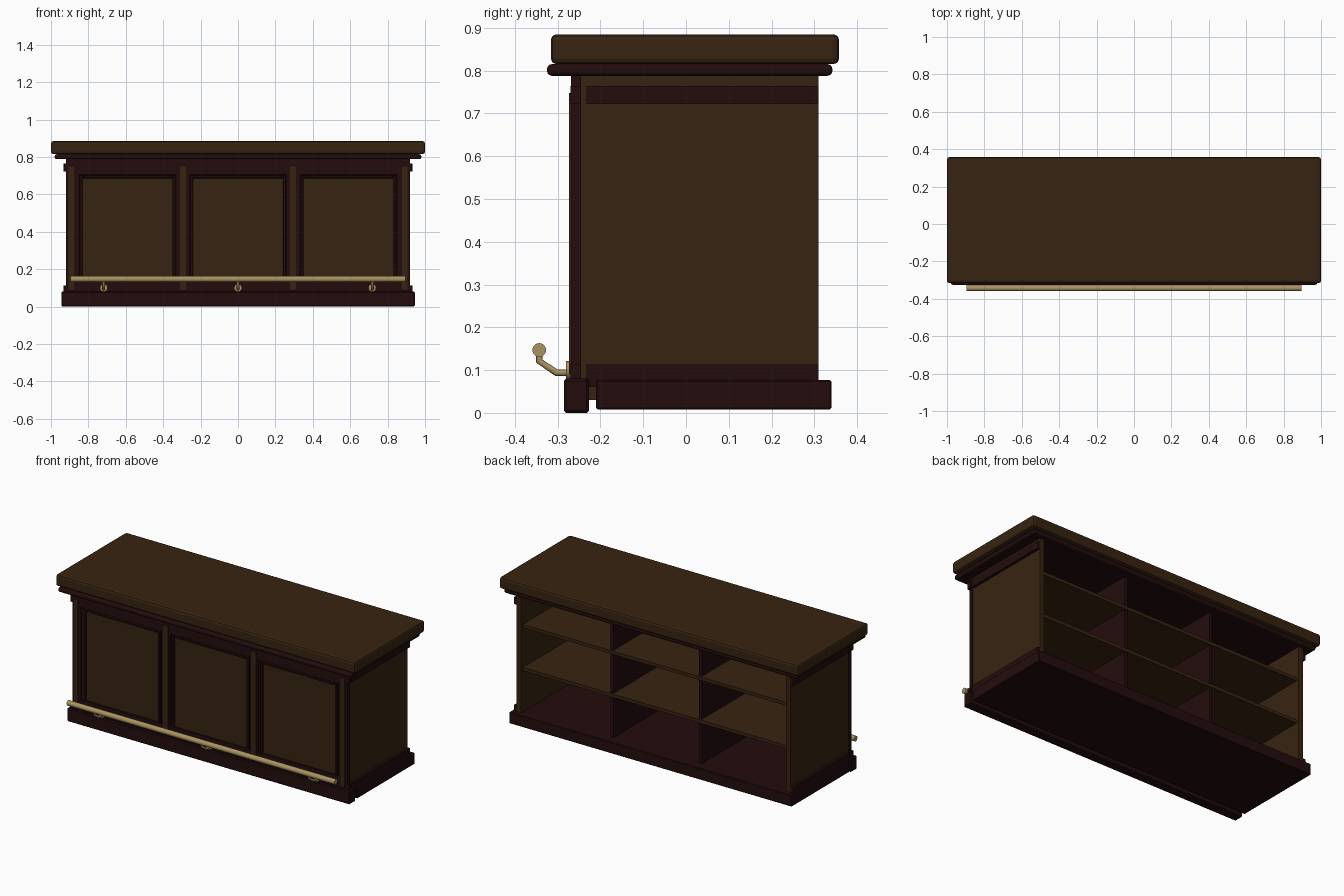
import bpy, math
from mathutils import Vector

if "Cube" in bpy.data.objects:
    bpy.data.objects.remove(bpy.data.objects["Cube"])


def material(name, rgb):
    m = bpy.data.materials.new(name)
    m.diffuse_color = (*rgb, 1)
    m.use_nodes = True
    m.node_tree.nodes["Principled BSDF"].inputs["Base Color"].default_value = m.diffuse_color
    return m


OAK = material("brown wood", (0.038, 0.0175, 0.0055))
DARK = material("dark red wood", (0.0175, 0.0038, 0.0042))
BRASS = material("brass", (0.40, 0.29, 0.12))


def box(name, x, y, z, mat, bevel=0.0, segments=1):
    """Box from (min, max) ranges, with an optional bevel."""
    bpy.ops.mesh.primitive_cube_add(size=1)
    o = bpy.context.object
    o.name = name
    r = (x, y, z)
    for v in o.data.vertices:
        v.co = [a[0] + (a[1] - a[0]) * (c + 0.5) for a, c in zip(r, v.co)]
    o.data.materials.append(mat)
    if bevel:
        b = o.modifiers.new("bevel", 'BEVEL')
        b.width, b.segments = bevel, segments
    return o


def sides(name, x, y, z, mat, bevel=0.0):
    """A box on the right and its mirror on the left."""
    box("right_" + name, x, y, z, mat, bevel)
    box("left_" + name, (-x[1], -x[0]), y, z, mat, bevel)


def rod(name, a, b, radius, verts=16):
    a, b = Vector(a), Vector(b)
    bpy.ops.mesh.primitive_cylinder_add(vertices=verts, radius=radius, depth=(b - a).length,
                                        location=(a + b) / 2,
                                        rotation=(b - a).to_track_quat('Z', 'Y').to_euler())
    o = bpy.context.object
    o.name = name
    o.data.materials.append(BRASS)
    bpy.ops.object.shade_smooth_by_angle(angle=math.radians(40))


def tube(name, points, radius):
    c = bpy.data.curves.new(name, 'CURVE')
    c.dimensions = '3D'
    c.bevel_depth, c.bevel_resolution, c.use_fill_caps = radius, 2, True
    s = c.splines.new('POLY')
    s.points.add(len(points) - 1)
    for p, co in zip(s.points, points):
        p.co = (*co, 1)
    c.materials.append(BRASS)
    bpy.context.collection.objects.link(bpy.data.objects.new(name, c))


# Counter top and the moulding beneath it
box("counter_top", (-1, 1), (-0.316, 0.358), (0.815, 0.885), OAK, 0.013, 2)
box("top_moulding", (-0.98, 0.98), (-0.325, 0.342), (0.788, 0.815), DARK, 0.011, 3)

# Plinth and base
box("base_floor", (-0.945, 0.945), (-0.21, 0.34), (0.008, 0.077), DARK, 0.004)
box("front_plinth", (-0.945, 0.945), (-0.285, -0.227), (0.0, 0.08), DARK, 0.005)

# Carcass: end panels with their strips, back of the front, dividers, shelves
sides("end_panel", (0.885, 0.915), (-0.245, 0.31), (0.03, 0.79), OAK)
sides("lower_strip", (0.914, 0.932), (-0.232, 0.31), (0.06, 0.113), DARK)
sides("upper_strip", (0.914, 0.932), (-0.232, 0.31), (0.722, 0.764), DARK)
box("front_board", (-0.89, 0.89), (-0.248, -0.23), (0.03, 0.79), OAK)
sides("divider", (0.285, 0.305), (-0.235, 0.285), (0.07, 0.79), DARK)
for i, z in enumerate((0.335, 0.595)):
    box(f"shelf_{i + 1}", (-0.888, 0.888), (-0.235, 0.295), (z - 0.01, z + 0.01), OAK)

# Front frame: rails, stiles and raised light pilasters
box("top_rail", (-0.92, 0.92), (-0.269, -0.245), (0.705, 0.79), DARK)
box("bottom_rail", (-0.92, 0.92), (-0.269, -0.245), (0.07, 0.145), DARK)
sides("corner_stile", (0.862, 0.92), (-0.269, -0.245), (0.07, 0.78), DARK)
sides("corner_cap", (0.905, 0.93), (-0.27, -0.245), (0.722, 0.764), DARK)
sides("corner_foot", (0.905, 0.93), (-0.27, -0.245), (0.075, 0.113), DARK)
sides("inner_stile", (0.268, 0.322), (-0.269, -0.245), (0.1, 0.75), DARK)
sides("corner_pilaster", (0.877, 0.905), (-0.274, -0.26), (0.09, 0.748), OAK)
sides("inner_pilaster", (0.278, 0.311), (-0.274, -0.26), (0.09, 0.748), OAK)

# Three front panels, each with a stepped moulding ring
for n, cx in (("left", -0.591), ("centre", 0.0), ("right", 0.591)):
    for step, (outer, inner, y) in enumerate(((0.274, 0.257, -0.262), (0.257, 0.241, -0.267))):
        z0, z1, w = 0.415 - outer - 0.03, 0.415 + outer + 0.03, outer - inner
        for s in (-1, 1):
            e = sorted((cx + s * outer, cx + s * inner))
            box(f"{n}_panel_moulding_side", e, (y, -0.245), (z0, z1), DARK, 0.003)
        for z in ((z0, z0 + w), (z1 - w, z1)):
            box(f"{n}_panel_moulding_rail", (cx - inner, cx + inner), (y, -0.245), z, DARK, 0.003)
    box(f"{n}_panel", (cx - 0.242, cx + 0.242), (-0.257, -0.24), (0.143, 0.687), OAK)

# Brass foot rail with three bent brackets
rod("foot_rail", (-0.895, -0.343, 0.147), (0.895, -0.343, 0.147), 0.016, 20)
for i, x in enumerate((-0.718, 0, 0.718)):
    tube(f"rail_bracket_{i + 1}", [(x, -0.343, 0.142), (x, -0.343, 0.121),
                                   (x, -0.303, 0.094), (x, -0.268, 0.094)], 0.008)
    rod(f"bracket_plate_{i + 1}", (x, -0.28, 0.1), (x, -0.268, 0.1), 0.021)
